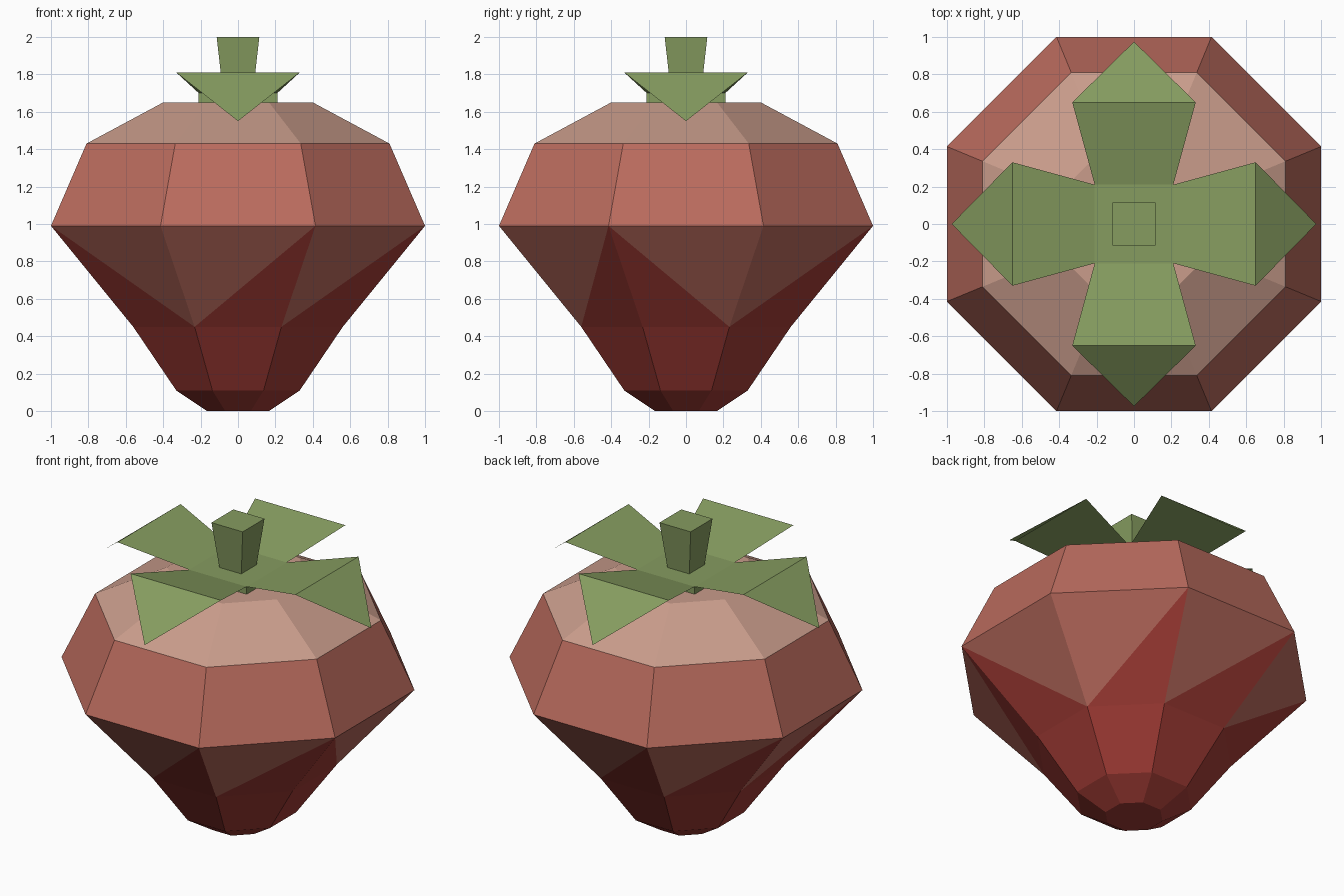
import bpy, bmesh, math
from mathutils import Matrix

if "Cube" in bpy.data.objects:
    bpy.data.objects.remove(bpy.data.objects["Cube"])


def material(name, rgb):
    m = bpy.data.materials.new(name)
    m.diffuse_color = [(c / 255) ** 2.2 for c in rgb] + [1]
    m.use_nodes = True
    m.node_tree.nodes["Principled BSDF"].inputs["Base Color"].default_value = m.diffuse_color
    return m


def make_object(name, bm, mats):
    me = bpy.data.meshes.new(name)
    bm.to_mesh(me)
    bm.free()
    for m in mats:
        me.materials.append(m)
    ob = bpy.data.objects.new(name, me)
    bpy.context.collection.objects.link(ob)
    return ob


deep_red = material("deep_red", (160, 62, 56))
mid_red = material("mid_red", (185, 107, 94))
pale_top = material("pale_top", (200, 155, 138))
green = material("green", (133, 155, 96))

# Fruit body: stacked octagons given as (distance to flat side, height)
profile = [(0.165, 0), (0.33, 0.11), (0.56, 0.45), (1.0, 0.99), (0.81, 1.43), (0.40, 1.65)]
band_material = [0, 0, None, 1, 2]   # None: band split into two colours
flipped = (4, 7)                     # sides whose colour split runs the other way
bm = bmesh.new()
rings = []
for apothem, z in profile:
    r = apothem / math.cos(math.pi / 8)
    angles = [math.pi / 8 + k * math.pi / 4 for k in range(8)]
    rings.append([bm.verts.new((r * math.cos(a), r * math.sin(a), z)) for a in angles])
for low, high, mat in zip(rings, rings[1:], band_material):
    for k in range(8):
        n = (k + 1) % 8
        bl, br, tr, tl = low[k], low[n], high[n], high[k]
        if mat is not None:
            bm.faces.new((bl, br, tr, tl)).material_index = mat
        elif k in flipped:
            bm.faces.new((tl, br, tr)).material_index = 1
            bm.faces.new((tl, bl, br)).material_index = 0
        else:
            bm.faces.new((tl, bl, tr)).material_index = 1
            bm.faces.new((bl, br, tr)).material_index = 0
bm.faces.new(rings[0][::-1]).material_index = 0
bm.faces.new(rings[-1]).material_index = 2
make_object("fruit_body", bm, [deep_red, mid_red, pale_top])

# Leaf base: low square block on top of the fruit
bm = bmesh.new()
bmesh.ops.create_cube(bm, size=1, matrix=Matrix.Translation((0, 0, 1.675))
                      @ Matrix.Diagonal((0.42, 0.42, 0.05, 1)))
make_object("leaf_base", bm, [green])

# Four thin leaves: each rises outward, then folds down to a pointed tip
outline = [(-0.21, -0.21, 1.70), (-0.33, -0.65, 1.81), (0.33, -0.65, 1.81), (0.21, -0.21, 1.70)]
for i, name in enumerate(("front", "right", "back", "left")):
    bm = bmesh.new()
    v = [bm.verts.new(p) for p in outline]
    tip = bm.verts.new((0, -0.975, 1.55))
    bm.faces.new(v)
    bm.faces.new((v[1], tip, v[2]))
    bm.transform(Matrix.Rotation(i * math.pi / 2, 4, 'Z'))
    make_object(name + "_leaf", bm, [green])

# Stem: square, widening towards the top
bm = bmesh.new()
bmesh.ops.create_cone(bm, cap_ends=True, segments=4, radius1=0.08 * math.sqrt(2),
                      radius2=0.114 * math.sqrt(2), depth=0.3,
                      matrix=Matrix.Translation((0, 0, 1.85)) @ Matrix.Rotation(math.pi / 4, 4, 'Z'))
make_object("stem", bm, [green])
